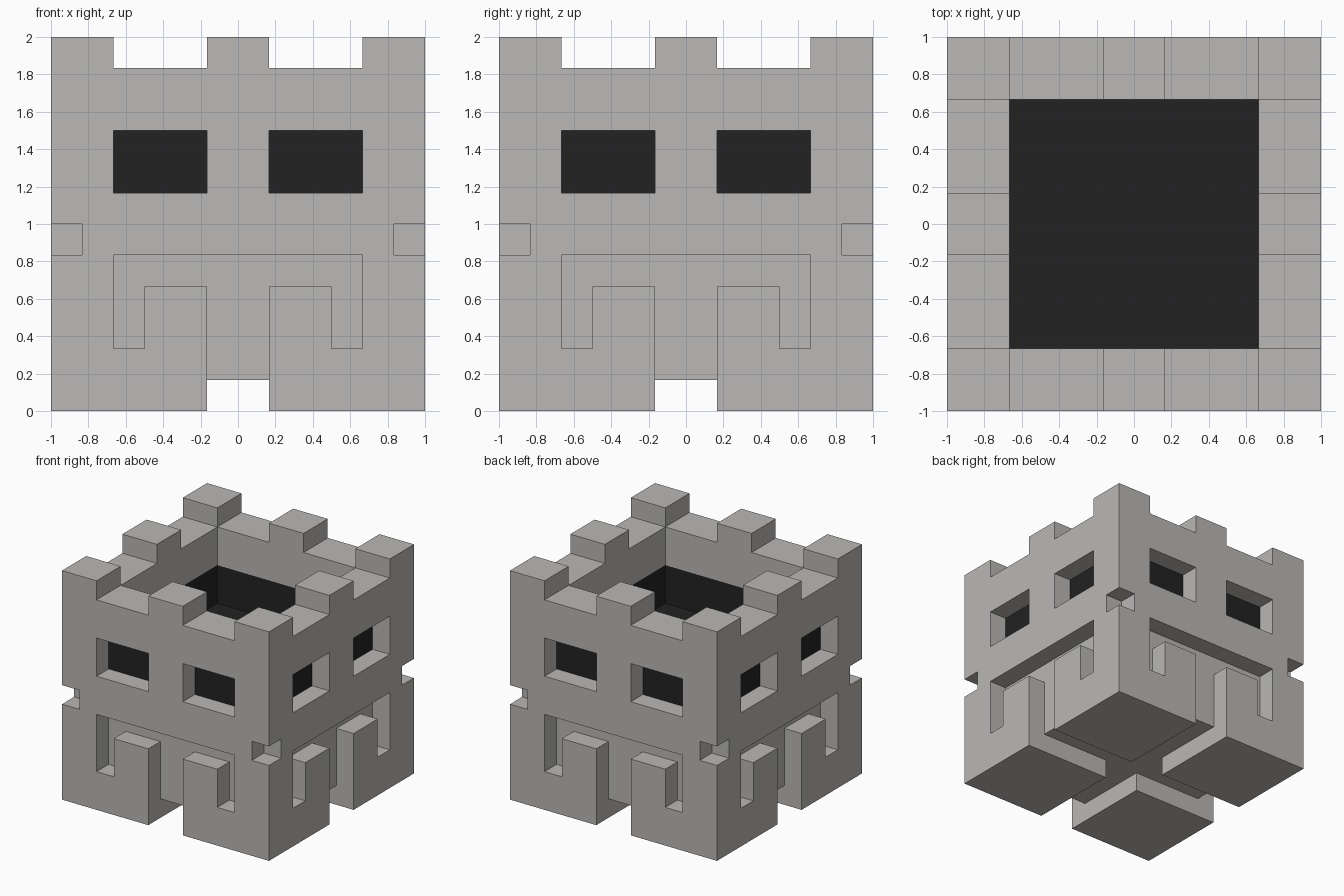
import bpy
import bmesh

U = 1 / 6  # one block of the grid the tower is laid out on

if "Cube" in bpy.data.objects:
    bpy.data.objects.remove(bpy.data.objects["Cube"], do_unlink=True)


def material(name, color):
    mat = bpy.data.materials.new(name)
    mat.use_nodes = True
    mat.diffuse_color = color
    mat.node_tree.nodes["Principled BSDF"].inputs["Base Color"].default_value = color
    return mat


def boxes_object(name, boxes, mat):
    """One object from boxes given as (x0, x1, y0, y1, z0, z1) in blocks."""
    bm = bmesh.new()
    for x0, x1, y0, y1, z0, z1 in boxes:
        verts = bmesh.ops.create_cube(bm, size=1)["verts"]
        for v in verts:
            v.co = (U * (x1 if v.co.x > 0 else x0),
                    U * (y1 if v.co.y > 0 else y0),
                    U * (z1 if v.co.z > 0 else z0))
    mesh = bpy.data.meshes.new(name)
    bm.to_mesh(mesh)
    bm.free()
    mesh.materials.append(mat)
    obj = bpy.data.objects.new(name, mesh)
    bpy.context.scene.collection.objects.link(obj)
    return obj


def four_sides(boxes):
    """Repeat boxes made for the front on all four sides."""
    result = []
    for x0, x1, y0, y1, z0, z1 in boxes:
        for _ in range(4):
            result.append((x0, x1, y0, y1, z0, z1))
            x0, x1, y0, y1 = -y1, -y0, x0, x1
    return result


def cut(target, name, boxes):
    cutter = boxes_object(name, boxes, target.data.materials[0])
    cutter.hide_render = True
    mod = target.modifiers.new(name, "BOOLEAN")
    mod.operation = "DIFFERENCE"
    mod.solver = "EXACT"
    mod.use_self = True
    mod.object = cutter
    bpy.context.view_layer.objects.active = target
    bpy.ops.object.modifier_apply(modifier=name)
    bpy.data.objects.remove(cutter, do_unlink=True)


stone = material("warm_grey_stone", (0.49, 0.48, 0.47, 1))
dark = material("near_black", (0.016, 0.016, 0.016, 1))

# Stone tower: a solid block, hollowed and carved
tower = boxes_object("stone_tower", [(-6, 6, -6, 6, 0, 12)], stone)
cut(tower, "upper_hollow", [(-4, 4, -4, 4, 8, 13)])
cut(tower, "lining_hollow", [(-5, 5, -5, 5, 6.5, 9)])
cut(tower, "battlement_gaps", four_sides([(1, 4, -7, -3, 11, 13), (-4, -1, -7, -3, 11, 13)]))
cut(tower, "windows", four_sides([(1, 4, -7, -4.5, 7, 9), (-4, -1, -7, -4.5, 7, 9)]))
cut(tower, "corner_notches", four_sides([(5, 7, -7, -5, 5, 6)]))

# Carved arches: a beam slot, two short legs and the doorway
cut(tower, "arch_recesses", four_sides([
    (-4, 4, -7, -5, 4, 5),
    (-4, -3, -7, -5, 2, 4.5),
    (3, 4, -7, -5, 2, 4.5),
    (-1, 1, -7, -5, -1, 4.5),
]))

# Crossing passages between the four feet
cut(tower, "passages", [(-1, 1, -7, 7, -1, 1), (-7, 7, -1, 1, -1, 1)])

# Dark lining seen through the windows and from above
lining = boxes_object("dark_lining", [(-5, 5, -5, 5, 6.5, 9)], dark)
cut(lining, "lining_well", [(-4, 4, -4, 4, 7, 10)])
